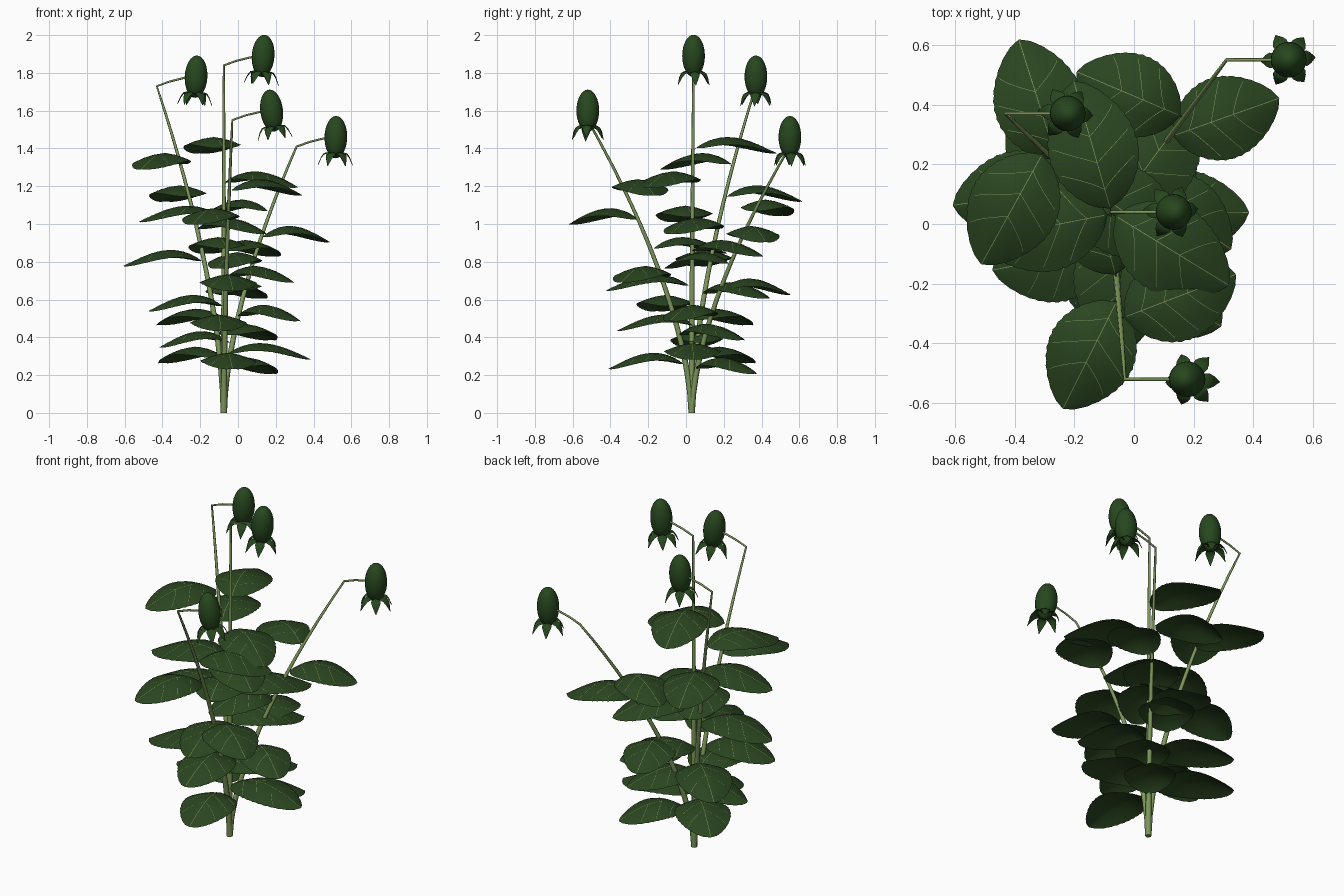
import bpy, bmesh, math, random
from mathutils import Vector, Matrix

if "Cube" in bpy.data.objects:
    bpy.data.objects.remove(bpy.data.objects["Cube"])
random.seed(4)

def mat(name, c):
    m = bpy.data.materials.new(name)
    m.diffuse_color = (*c, 1)
    m.use_nodes = True
    m.node_tree.nodes["Principled BSDF"].inputs["Base Color"].default_value = m.diffuse_color
    return m

LEAF = mat("leaf_green", (0.023, 0.060, 0.014))
BUD = mat("bud_green", (0.020, 0.063, 0.013))
STEM = mat("stem_green", (0.205, 0.315, 0.105))
VEIN = mat("vein_pale_green", (0.23, 0.30, 0.11))

def make(name, bm, mats):
    me = bpy.data.meshes.new(name)
    bm.to_mesh(me)
    bm.free()
    for m in mats:
        me.materials.append(m)
    for p in me.polygons:
        p.use_smooth = True
    o = bpy.data.objects.new(name, me)
    bpy.context.collection.objects.link(o)
    return o

ROOT = Vector((-0.075, 0.03, 0))
# neck (bend) point of each stem
NECKS = {"a": Vector((-0.43, 0.37, 1.73)), "b": Vector((-0.075, 0.04, 1.84)),
         "c": Vector((-0.03, -0.52, 1.55)), "d": Vector((0.31, 0.55, 1.41))}

def stem_point(s, z):
    n = NECKS[s]
    k = (z / n.z) ** 1.6
    return Vector((ROOT.x + (n.x - ROOT.x) * k, ROOT.y + (n.y - ROOT.y) * k, z))

# tapered stem that leans outward, then bends over to the bud
def stem(s):
    n = NECKS[s]
    pts = [(stem_point(s, n.z * i / 14), 0.017 - 0.011 * i / 14) for i in range(15)]
    pts += [(n + Vector(d), 0.0055) for d in ((0.07, 0, 0.025), (0.14, 0, 0.042), (0.2, 0, 0.05))]
    cu = bpy.data.curves.new("stem_" + s, 'CURVE')
    cu.dimensions = '3D'
    cu.bevel_depth = 1.0
    cu.bevel_resolution = 2
    cu.use_fill_caps = True
    sp = cu.splines.new('POLY')
    sp.points.add(len(pts) - 1)
    for p, (co, r) in zip(sp.points, pts):
        p.co = (*co, 1)
        p.radius = r
    sp.use_smooth = True
    cu.materials.append(STEM)
    bpy.context.collection.objects.link(bpy.data.objects.new("stem_" + s, cu))

# egg-shaped bud with a ring of drooping sepals
def bud(s):
    c = NECKS[s] + Vector((0.208, 0, 0.050))
    bm = bmesh.new()
    bmesh.ops.create_uvsphere(bm, u_segments=24, v_segments=16, radius=1)
    for v in bm.verts:
        v.co = Vector((v.co.x * 0.06, v.co.y * 0.06, v.co.z * 0.112))
    for k in range(6):
        ang = k * math.tau / 6 + random.uniform(-.15, .15)
        out, side = Vector((math.cos(ang), math.sin(ang), 0)), Vector((-math.sin(ang), math.cos(ang), 0))
        rows = []
        for r, z, w in ((0.01, -0.098, 0.012), (0.04, -0.080, 0.023), (0.062, -0.085, 0.026),
                        (0.076, -0.105, 0.018), (0.092, -0.145, 0.001)):
            mid = out * r + Vector((0, 0, z))
            rows.append([bm.verts.new(mid - side * w - Vector((0, 0, .008))), bm.verts.new(mid),
                         bm.verts.new(mid + side * w - Vector((0, 0, .008)))])
        for a, b in zip(rows, rows[1:]):
            for j in (0, 1):
                bm.faces.new((a[j], b[j], b[j + 1], a[j + 1]))
    tilt = {"a": 3, "b": 4, "c": -7, "d": 1}[s]
    bm.transform(Matrix.Translation(c) @ Matrix.Rotation(math.radians(tilt), 4, 'Y'))
    make("bud_" + s, bm, [BUD])

# broad toothed leaf, arched along its midrib, with thin raised veins
def leaf(name, s, z, angle, length):
    base = stem_point(s, z - 0.03)
    d = Vector((math.cos(angle), math.sin(angle), 0))
    tip = base + d * length - Vector((0, 0, 0.012))
    side = Vector((-d.y, d.x, 0))
    half = 0.152 * min(1, length / 0.42)

    def width(t):
        return half * max(0, math.sin(math.pi * max(0, (t - 0.04) / 0.96) ** 0.9)) ** 0.65

    def surf(t, u, lift=0.0, w=None):
        p = base.lerp(tip, t)
        w = width(t) if w is None else w
        h = 0.078 * math.sin(math.pi * t ** 0.83) - 0.042 * abs(u) ** 1.6 * w / half
        return p + side * (u * w) + Vector((0, 0, h + lift))

    bm = bmesh.new()
    N = 28
    us = [-1, -.66, -.33, 0, .33, .66, 1]
    rows = []
    for r in range(N + 1):
        t = r / N
        w = max(0.002, width(t)) * (1.0 if r % 2 else 0.975)
        rows.append([bm.verts.new(surf(t, u, 0, w)) for u in us])
    for a, b in zip(rows, rows[1:]):
        for j in range(6):
            bm.faces.new((a[j], b[j], b[j + 1], a[j + 1]))

    def ribbon(path, wid):
        prev = None
        for k, (t, u) in enumerate(path):
            q = path[k + 1] if k + 1 < len(path) else path[k - 1]
            e = (surf(*q) - surf(t, u))
            e.z = 0
            n = Vector((-e.y, e.x, 0)).normalized() * wid * (1 if k + 1 < len(path) else -1)
            p = surf(t, u, 0.0008)
            cur = (bm.verts.new(p - n), bm.verts.new(p + n))
            if prev:
                bm.faces.new((prev[0], cur[0], cur[1], prev[1])).material_index = 1
            prev = cur
    ribbon([(k / 14, 0) for k in range(15)], 0.0012)
    for t0 in (0.18, 0.38, 0.58):
        for sg in (-1, 1):
            ribbon([(t0 + 0.18 * k / 5, sg * 0.88 * k / 5) for k in range(6)], 0.0008)
    for f in bm.faces:
        f.normal_update()
        if f.normal.z < 0:
            f.normal_flip()
    make(name, bm, [LEAF, VEIN])

# seven leaves per stem, spiralling down by the golden angle
START = {"a": (-119, 0.435), "b": (106, 0.46), "c": (21, 0.415), "d": (157, 0.39)}
for s, (a0, length) in START.items():
    stem(s)
    bud(s)
    for k in range(7):
        z = NECKS[s].z * (0.770 - 0.0988 * k)
        a = a0 - 137.5 * k + (4 if (s, k) == ("a", 1) else 0)
        leaf("leaf_%s_%d" % (s, k + 1), s, z, math.radians(a), length)
